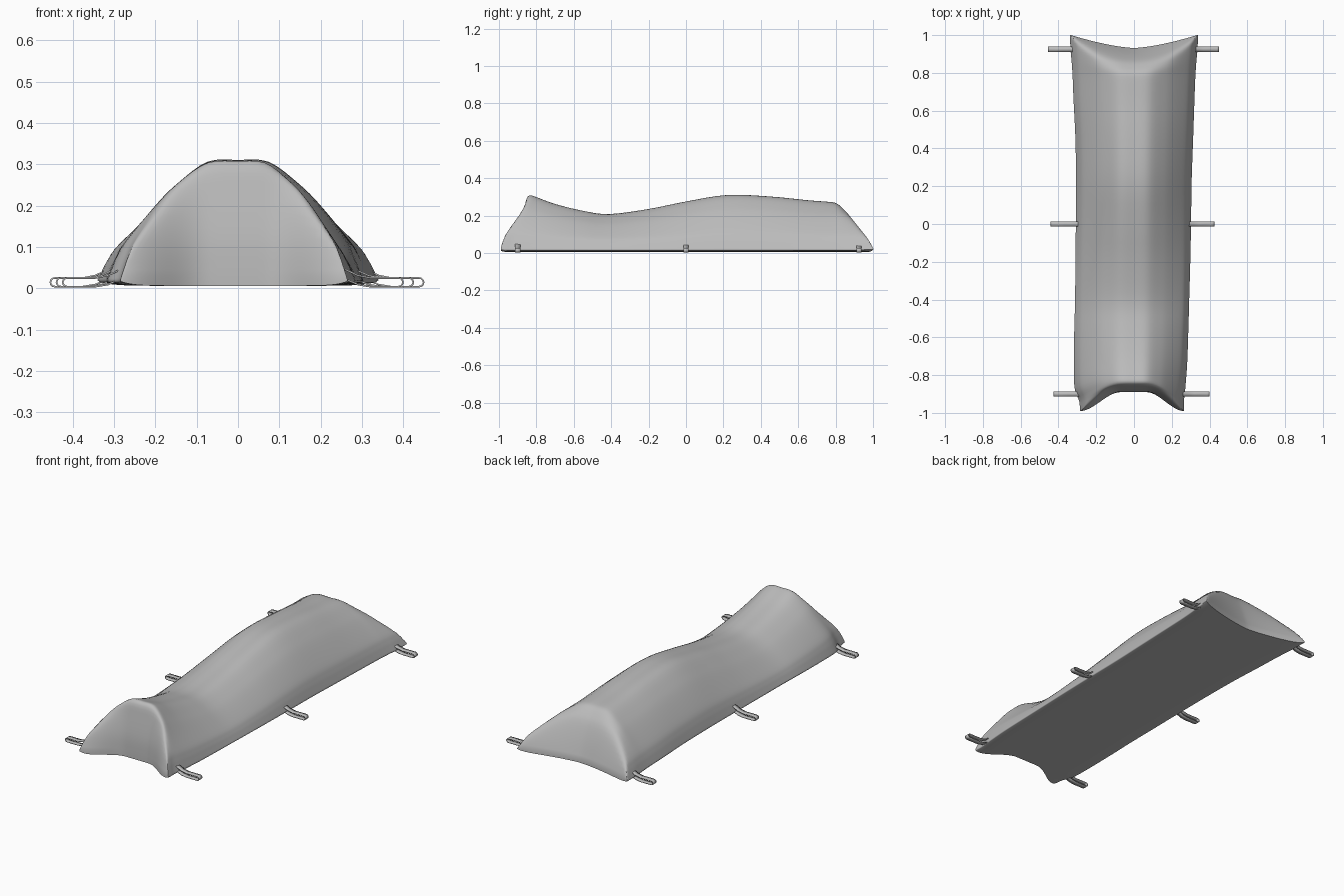
import bpy, math
from mathutils import Vector

if "Cube" in bpy.data.objects:
    bpy.data.objects.remove(bpy.data.objects["Cube"])


def make_material(name, value):
    mat = bpy.data.materials.new(name)
    mat.use_nodes = True
    colour = (value, value, value, 1)
    mat.diffuse_color = colour
    mat.node_tree.nodes["Principled BSDF"].inputs["Base Color"].default_value = colour
    return mat


def make_object(name, verts, faces, mat):
    mesh = bpy.data.meshes.new(name)
    mesh.from_pydata(verts, [], faces)
    mesh.materials.append(mat)
    obj = bpy.data.objects.new(name, mesh)
    bpy.context.collection.objects.link(obj)
    bpy.ops.object.select_all(action="DESELECT")
    obj.select_set(True)
    bpy.context.view_layer.objects.active = obj
    return obj


def smooth_path(rows, steps):
    """Catmull-Rom curve through rows of any length."""
    rows = [Vector(r) for r in rows]
    out = []
    for i in range(len(rows) - 1):
        b, c = rows[i], rows[i + 1]
        a, d = rows[max(i - 1, 0)], rows[min(i + 2, len(rows) - 1)]
        for k in range(steps):
            t = k / steps
            out.append(b + (c - a) * (t / 2) + (a * 2 - b * 5 + c * 4 - d) * (t * t / 2)
                       + (b * 3 - a - c * 3 + d) * (t ** 3 / 2))
    return out + [rows[-1]]


def smoothstep(lo, hi, v):
    t = min(max((v - lo) / (hi - lo), 0), 1)
    return t * t * (3 - 2 * t)


grey = make_material("grey fabric", 0.5)

# Bag stations: y, width on +x, width on -x, arch height, end panel height
stations = smooth_path([
    (-.89, .265, .285, .31, .03), (-.885, .265, .285, .312, .12),
    (-.865, .265, .287, .316, .24), (-.845, .265, .292, .322, .36),
    (-.8, .272, .315, .3, .5), (-.7, .282, .318, .262, .6),
    (-.55, .288, .316, .225, .6), (-.41, .292, .312, .208, .6),
    (-.2, .298, .31, .235, .6), (0, .302, .308, .275, .6),
    (.22, .305, .307, .31, .6), (.45, .313, .31, .302, .6),
    (.65, .32, .32, .282, .6), (.76, .325, .325, .275, .45),
    (.82, .33, .33, .275, .29), (.86, .335, .335, .27, .215),
    (.9, .338, .338, .27, .12), (.932, .34, .34, .27, .028)], 4)

# Half cross-section: share of width, share of height
half = smooth_path([(0, 1), (.24, .985), (.48, .8), (.65, .62),
                    (.86, .34), (.93, .2), (.97, .09), (1, 0)], 4)
arch = [(-s, f) for s, f in reversed(half)] + [tuple(p) for p in half[1:]]
SEAM = .02


def soft_min(a, b):
    a, b = max(a, 1e-5), max(b, 1e-5)
    return a * b / (a ** 6 + b ** 6) ** (1 / 6)


def place(s, row, z):
    """Corners are drawn out past the middle at both ends, most near the floor."""
    y, right, left = row[:3]
    front = min(max((-.5 - y) / .37, 0), 1) ** 2
    back = min(max((y - .55) / .37, 0), 1) ** 2
    low = max(1 - 2.5 * max(z - .03, 0), .3)
    y += .07 * back * abs(s) ** 1.5 - .1 * front * low * smoothstep(.25, 1, abs(s))
    return (s * (right if s > 0 else left), y, z)


# Each ring runs over the arch and back under the floor, which curls up at the rim
verts, faces = [], []
for row in stations:
    curl = .012 * smoothstep(.85, .93, abs(row[0]))
    for s, f in arch:
        verts.append(place(s, row, SEAM + soft_min(f * (row[3] - SEAM), row[4] - SEAM)))
    for s, f in reversed(arch[1:-1]):
        verts.append(place(s, row, .006 + (.009 + curl / 3) * abs(s) ** 10))
m = len(arch)
n = 2 * m - 2
for j in range(len(stations) - 1):
    for i in range(n):
        k = (i + 1) % n
        faces.append((j * n + i, j * n + k, (j + 1) * n + k, (j + 1) * n + i))
# Ends closed by a strip between arch and floor
for base in (0, len(verts) - n):
    for i in range(m - 1):
        strip = [i, i + 1, n - i - 1, (n - i) % n]
        faces.append([base + v for v in dict.fromkeys(strip)])
make_object("bag_body", verts, faces, grey)
bpy.ops.object.mode_set(mode="EDIT")
bpy.ops.mesh.select_all(action="SELECT")
bpy.ops.mesh.normals_make_consistent(inside=False)
bpy.ops.object.mode_set(mode="OBJECT")
bpy.ops.object.shade_smooth_by_angle(angle=math.radians(60))


# Carry handles: flat webbing loops, offsets measured inward from the tip
def handle(name, side, tip, y):
    upper = [(.17, .06), (.14, .045), (.11, .031), (.08, .025), (.012, .025)]
    lower = [(.012, .004), (.08, .004), (.11, .009), (.14, .022), (.17, .036)]
    bend = [(.012 - .011 * math.sin(a), .0145 + .0105 * math.cos(a))
            for a in (math.pi * k / 6 for k in range(1, 6))]
    path = [(side * (tip - d), z) for d, z in upper + bend + lower]
    verts = [(x, y + e, z) for x, z in path for e in (-.014, .014)]
    faces = [(2 * i, 2 * i + 1, 2 * i + 3, 2 * i + 2) for i in range(len(path) - 1)]
    if side < 0:
        faces = [f[::-1] for f in faces]
    obj = make_object(name, verts, faces, grey)
    mod = obj.modifiers.new("webbing", "SOLIDIFY")
    mod.thickness = .004
    mod.offset = 0
    bpy.ops.object.shade_smooth_by_angle(angle=math.radians(40))


for place_name, y, left_tip, right_tip in (("front", -.9, .4, .425),
                                           ("middle", 0, .425, .44),
                                           ("back", .925, .45, .455)):
    handle(place_name + "_left_handle", 1, left_tip, y)
    handle(place_name + "_right_handle", -1, right_tip, y)
